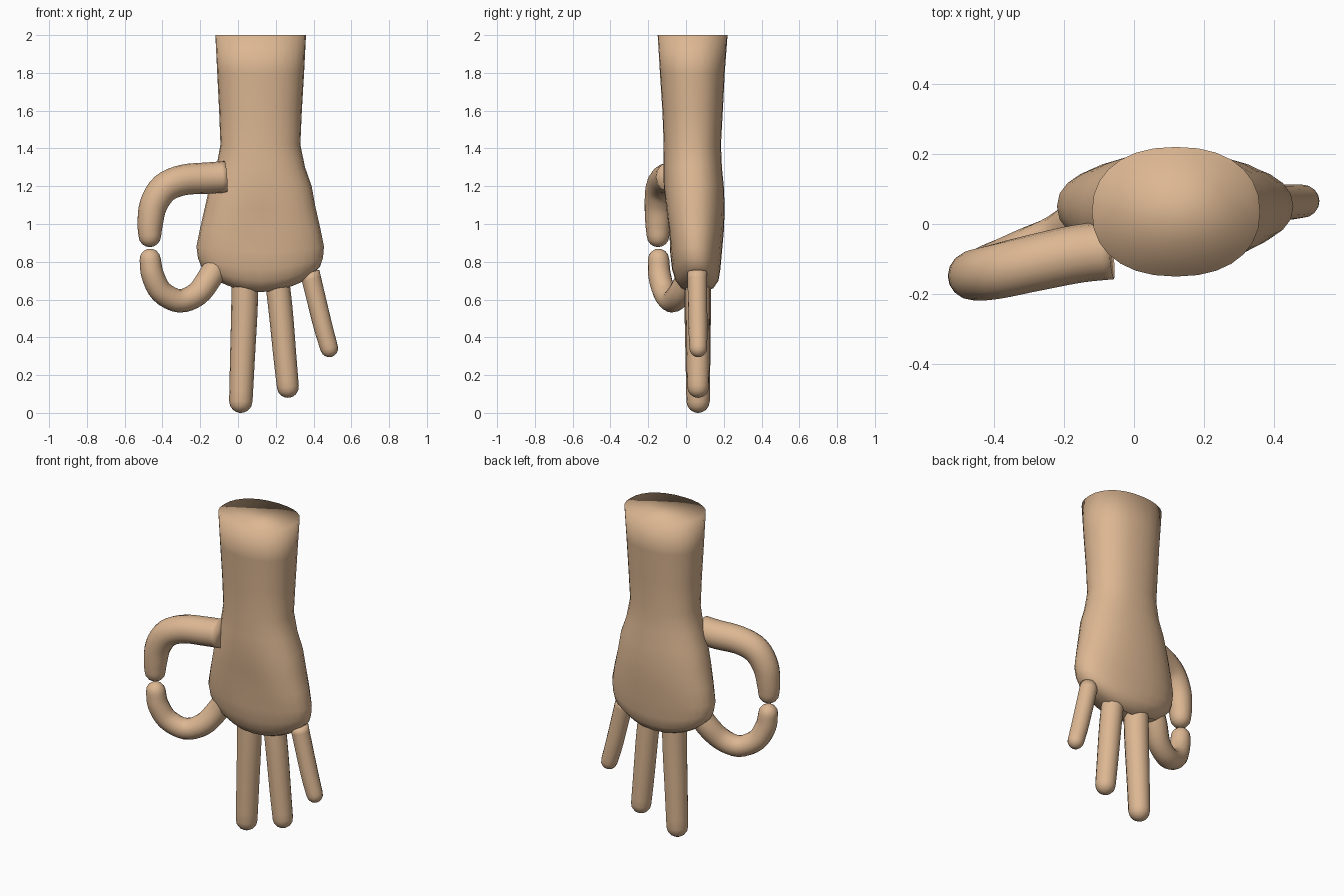
import bpy, bmesh, math
from mathutils import Vector

if "Cube" in bpy.data.objects:
    bpy.data.objects.remove(bpy.data.objects["Cube"])

skin = bpy.data.materials.new("warm skin")
skin.diffuse_color = (0.72, 0.475, 0.29, 1)
skin.use_nodes = True
skin.node_tree.nodes["Principled BSDF"].inputs["Base Color"].default_value = skin.diffuse_color


def loft(name, rings):
    """Skin a list of point rings and cap both ends."""
    bm = bmesh.new()
    loops = [[bm.verts.new(p) for p in ring] for ring in rings]
    n = len(loops[0])
    for a, b in zip(loops, loops[1:]):
        for i in range(n):
            j = (i + 1) % n
            bm.faces.new((a[i], a[j], b[j], b[i]))
    bm.faces.new(loops[0])
    bm.faces.new(loops[-1])
    bmesh.ops.recalc_face_normals(bm, faces=bm.faces)
    for f in bm.faces:
        f.smooth = True
    mesh = bpy.data.meshes.new(name)
    bm.to_mesh(mesh)
    bm.free()
    mesh.materials.append(skin)
    obj = bpy.data.objects.new(name, mesh)
    bpy.context.collection.objects.link(obj)
    return obj


def spline(points, steps):
    """Catmull-Rom samples through (x, y, z, radius) points."""
    p = [Vector(q) for q in points]
    p = [2 * p[0] - p[1]] + p + [2 * p[-1] - p[-2]]
    out = []
    for k in range(1, len(p) - 2):
        a, b, c, d = p[k - 1:k + 3]
        for s in range(steps):
            t = s / steps
            out.append(0.5 * (2 * b + (c - a) * t + (2 * a - 5 * b + 4 * c - d) * t * t
                              + (3 * b - a - 3 * c + d) * t ** 3))
    return out + [p[-2]]


def finger(name, points, steps=4, sides=16):
    """Tapered tube along a path with a domed fingertip."""
    path = spline(points, steps)
    centres = [Vector(q[:3]) for q in path]
    radii = [q[3] for q in path]
    # dome rings past the last path point
    end, r = centres[-1], radii[-1]
    direction = (centres[-1] - centres[-2]).normalized()
    for deg in (25, 48, 68, 84):
        a = math.radians(deg)
        centres.append(end + direction * r * math.sin(a))
        radii.append(r * math.cos(a))
    rings = []
    for i, c in enumerate(centres):
        t = (centres[min(i + 1, len(centres) - 1)] - centres[max(i - 1, 0)]).normalized()
        u = t.cross(Vector((0, 1, 0))).normalized()
        v = u.cross(t)
        rings.append([c + radii[i] * (u * math.cos(w) + v * math.sin(w))
                      for w in (2 * math.pi * k / sides for k in range(sides))])
    return loft(name, rings)


# forearm and palm: z, x min, x max, y min, y max, upward arch of the sides
sections = [
    (2.00, -0.12, 0.36, -0.15, 0.22, 0),
    (1.80, -0.11, 0.35, -0.138, 0.205, 0),
    (1.60, -0.10, 0.338, -0.125, 0.195, 0),
    (1.42, -0.093, 0.33, -0.118, 0.185, 0),
    (1.30, -0.115, 0.355, -0.12, 0.19, 0),
    (1.20, -0.15, 0.39, -0.12, 0.20, 0),
    (1.08, -0.175, 0.41, -0.118, 0.205, 0.01),
    (0.96, -0.20, 0.435, -0.105, 0.20, 0.02),
    (0.85, -0.22, 0.455, -0.09, 0.19, 0.03),
    (0.76, -0.212, 0.45, -0.075, 0.182, 0.06),
    (0.70, -0.195, 0.435, -0.055, 0.172, 0.075),
    (0.66, -0.165, 0.405, -0.025, 0.145, 0.085),
    (0.64, -0.11, 0.35, 0.02, 0.10, 0.06),
]
palm_rings = []
for z, x0, x1, y0, y1, arch in sections:
    ring = []
    for k in range(28):
        w = 2 * math.pi * k / 28
        c, s = math.cos(w), math.sin(w)
        e = 2 / 2.25
        u = math.copysign(abs(c) ** e, c)
        v = math.copysign(abs(s) ** e, s)
        y = (y0 + y1) / 2 + v * (y1 - y0) / 2
        # shallow hollow in the middle of the palm
        if v < 0:
            y += 0.02 * -v * math.exp(-((z - 1.0) / 0.14) ** 2 - (u / 0.5) ** 2)
        ring.append(((x0 + x1) / 2 + u * (x1 - x0) / 2, y, z + arch * u * u))
    palm_rings.append(ring)
loft("forearm_and_palm", palm_rings)

# straight fingers
finger("middle_finger", [(0.037, 0.062, 0.76, 0.072), (0.034, 0.062, 0.55, 0.07),
                         (0.024, 0.063, 0.3, 0.066), (0.015, 0.064, 0.062, 0.062)])
finger("ring_finger", [(0.2, 0.062, 0.76, 0.064), (0.225, 0.062, 0.55, 0.064),
                       (0.248, 0.063, 0.3, 0.061), (0.264, 0.064, 0.138, 0.058)])
finger("little_finger", [(0.38, 0.06, 0.745, 0.052), (0.415, 0.061, 0.6, 0.051),
                         (0.452, 0.063, 0.45, 0.05), (0.483, 0.065, 0.342, 0.047)])

# bent index finger and thumb meeting tip to tip
finger("index_finger", [(-0.10, 0.03, 0.80, 0.066), (-0.15, 0.01, 0.715, 0.066),
                        (-0.215, -0.035, 0.63, 0.064), (-0.31, -0.075, 0.593, 0.062),
                        (-0.405, -0.115, 0.64, 0.061), (-0.452, -0.14, 0.73, 0.06),
                        (-0.465, -0.145, 0.813, 0.056)])
finger("thumb", [(-0.065, -0.075, 1.25, 0.083), (-0.16, -0.085, 1.243, 0.083),
                 (-0.29, -0.112, 1.233, 0.081), (-0.39, -0.135, 1.19, 0.079),
                 (-0.448, -0.145, 1.10, 0.074), (-0.465, -0.148, 1.0, 0.067),
                 (-0.467, -0.148, 0.938, 0.06)])
